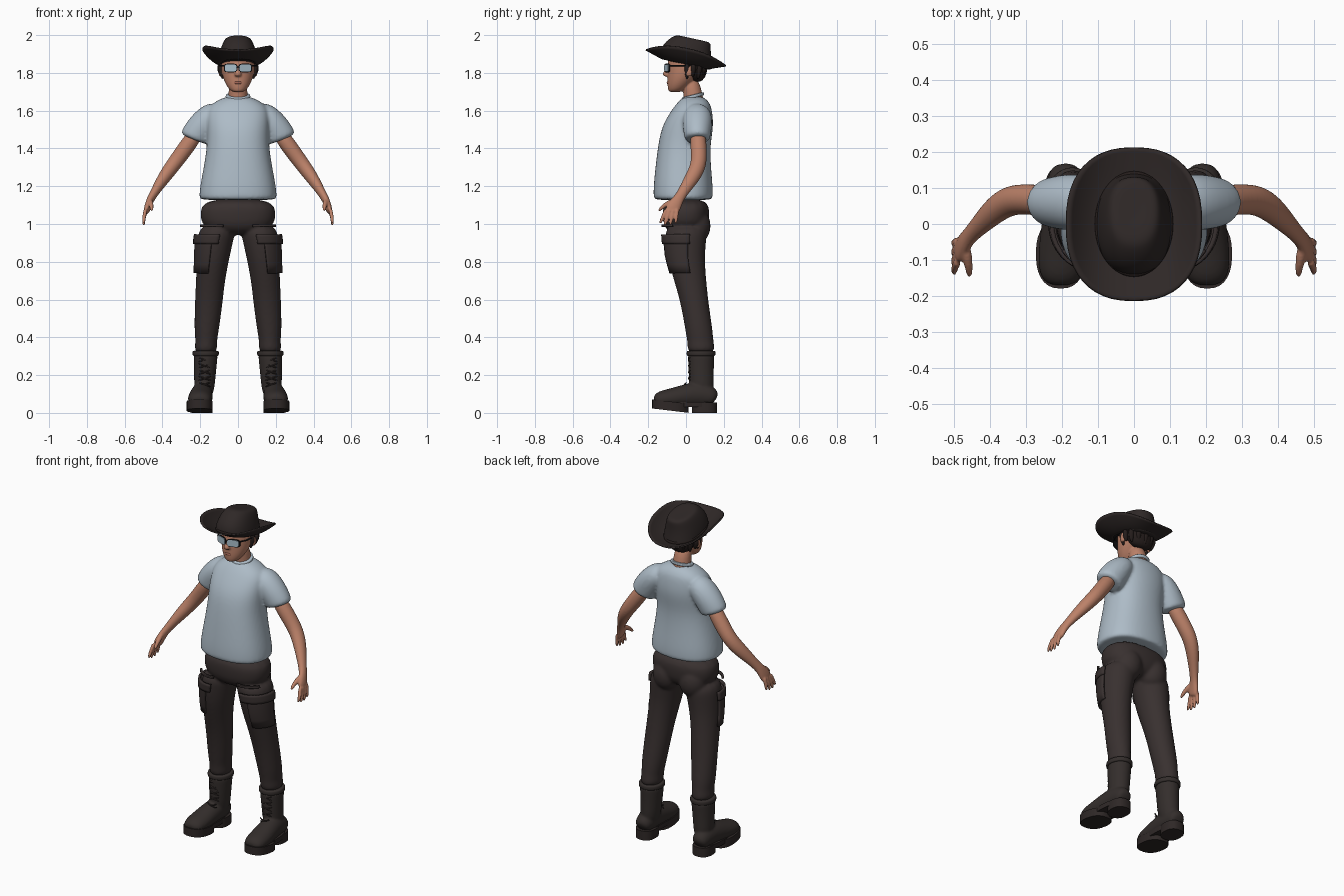
import bpy, bmesh, math
from mathutils import Vector

cube = bpy.data.objects.get("Cube")
if cube:
    bpy.data.objects.remove(cube)


def material(name, red, green, blue):
    mat = bpy.data.materials.new(name)
    mat.use_nodes = True
    mat.diffuse_color = (red, green, blue, 1)
    bsdf = mat.node_tree.nodes["Principled BSDF"]
    bsdf.inputs["Base Color"].default_value = mat.diffuse_color
    bsdf.inputs["Roughness"].default_value = 0.8
    return mat


SKIN = material("warm skin", red=.5, green=.22, blue=.14)
LIP = material("lip", red=.36, green=.13, blue=.09)
SHIRT = material("pale blue cotton", red=.42, green=.5, blue=.57)
CLOTH = material("dark brown cloth", red=.04, green=.03, blue=.029)
LEATHER = material("dark boot leather", red=.034, green=.027, blue=.025)
FELT = material("dark hat felt", red=.028, green=.021, blue=.02)
HAIR = material("dark hair", red=.018, green=.012, blue=.011)
FRAME = material("black frame", red=.01, green=.01, blue=.012)
LENS = material("blue lens", red=.4, green=.52, blue=.6)
ACROSS, UP, DEPTH = Vector((1, 0, 0)), Vector((0, 0, 1)), Vector((0, 1, 0))
SIDES = {"left": 1, "right": -1}


# A cross-section: centre and half sizes
def ring(z, wide, deep=None, x=0, y=0):
    return Vector((x, y, z)), wide, deep or wide


# An egg shape as a stack of rings
def blob(z, wide, deep, tall, x=0, y=0):
    angles = [math.pi * k / 6 for k in range(1, 6)]
    return [ring(z - tall * math.cos(a), wide * math.sin(a), deep * math.sin(a), x, y) for a in angles]


# A rounded band around a body
def hoop(z, wide, deep, tall, x=0, y=0):
    steps = ((-1, .9), (-.8, 1), (.8, 1), (1, .9))
    return [ring(z + tall * h, wide * s, deep * s, x, y) for h, s in steps]


def squash(value, power):
    return math.copysign(abs(value) ** (2 / power), value)


# Skin level rings, or rings square to the path when ref is given
def loft(bm, rings, n=16, power=2, ref=None, tilt=0, side=1):
    loops = []
    for i, (centre, wide, deep) in enumerate(rings):
        u, v = ACROSS, DEPTH + UP * tilt
        if ref:
            before, after = rings[max(i - 1, 0)], rings[min(i + 1, len(rings) - 1)]
            path = (after[0] - before[0]).normalized()
            u = path.cross(ref).normalized()
            v = path.cross(u)
        loop = []
        for k in range(n):
            angle = math.tau * k / n
            spot = centre + u * wide * squash(math.cos(angle), power) + v * deep * squash(math.sin(angle), power)
            spot.x *= side
            loop.append(bm.verts.new(spot))
        loops.append(loop)
    bridge(bm, loops, closed=True)
    bm.faces.new(loops[0])
    bm.faces.new(loops[-1])


def bridge(bm, loops, closed):
    for low, high in zip(loops, loops[1:]):
        for k in range(0 if closed else 1, len(low)):
            bm.faces.new((low[k - 1], low[k], high[k], high[k - 1]))


def finish(name, bm, mat, sub=0, voxel=0, thick=0):
    bmesh.ops.recalc_face_normals(bm, faces=bm.faces)
    mesh = bpy.data.meshes.new(name)
    bm.to_mesh(mesh)
    bm.free()
    mesh.materials.append(mat)
    ob = bpy.data.objects.new(name, mesh)
    bpy.context.collection.objects.link(ob)
    bpy.ops.object.select_all(action="DESELECT")
    ob.select_set(True)
    bpy.context.view_layer.objects.active = ob
    bpy.ops.object.shade_smooth_by_angle(angle=math.pi if sub else math.radians(40))
    if sub:
        rounding = ob.modifiers.new("Round", "SUBSURF")
        rounding.levels = rounding.render_levels = sub
    if voxel:
        fuse = ob.modifiers.new("Fuse", "REMESH")
        fuse.mode, fuse.voxel_size, fuse.use_smooth_shade = "VOXEL", voxel, True
        relax = ob.modifiers.new("Relax", "SMOOTH")
        relax.factor, relax.iterations = .5, 4
    if thick:
        shell = ob.modifiers.new("Thickness", "SOLIDIFY")
        shell.thickness, shell.offset = thick, 0


# One object from several lofts given as (rings, options)
def part(name, mat, lofts, sub=2, voxel=0, **shared):
    bm = bmesh.new()
    for rings, options in lofts:
        loft(bm, rings, **{**shared, **options})
    finish(name, bm, mat, sub, voxel)


def both(rings, **options):
    return [(rings, {**options, "side": side}) for side in SIDES.values()]


# Shirt: torso and sleeves fused, then a collar
torso = [ring(z=1.125, wide=.205, deep=.155, y=-.015), ring(z=1.14, wide=.21, deep=.16, y=-.015),
         ring(z=1.2, wide=.205, deep=.16, y=-.015), ring(z=1.3, wide=.185, deep=.15, y=-.015),
         ring(z=1.42, wide=.165, deep=.14, y=-.01), ring(z=1.52, wide=.17, deep=.14, y=.01),
         ring(z=1.6, wide=.17, deep=.11, y=.03), ring(z=1.64, wide=.14, deep=.09, y=.04),
         ring(z=1.68, wide=.06, deep=.05, y=.04)]
sleeve = [ring(x=.09, y=.06, z=1.6, wide=.05), ring(x=.14, y=.06, z=1.58, wide=.08, deep=.07),
          ring(x=.19, y=.06, z=1.52, wide=.08), ring(x=.23, y=.06, z=1.46, wide=.07, deep=.08),
          ring(x=.235, y=.06, z=1.445, wide=.065, deep=.075)]
part("shirt", SHIRT, [(torso, {"power": 2.3})] + both(sleeve, ref=ACROSS), voxel=.009)
part("collar", SHIRT, [(hoop(z=1.675, wide=.066, deep=.06, tall=.01, y=.036), {"tilt": .25})], n=24)

# Head, nose, ears and neck fused
skull = [ring(z=1.697, wide=.025, deep=.03, y=-.06), ring(z=1.71, wide=.046, y=-.05),
         ring(z=1.74, wide=.067, deep=.065, y=-.035), ring(z=1.78, wide=.083, deep=.085, y=-.015),
         ring(z=1.82, wide=.09, deep=.1), ring(z=1.87, wide=.09, deep=.1), ring(z=1.92, wide=.07, deep=.08)]
neck = [ring(z=1.62, wide=.06, y=.045), ring(z=1.67, wide=.05, y=.04), ring(z=1.78, wide=.05, y=.02)]
nose = [ring(z=1.84, wide=.011, y=-.092), ring(z=1.81, wide=.014, y=-.102),
        ring(z=1.79, wide=.021, y=-.107), ring(z=1.78, wide=.015, y=-.098)]
ear = blob(x=.092, y=.016, z=1.81, wide=.012, deep=.022, tall=.035)
part("head", SKIN, [(rings, {}) for rings in (skull, neck, nose)] + both(ear), voxel=.005)
part("lips", LIP, [(blob(y=-.09, z=1.748, wide=.024, deep=.013, tall=.01), {})])

# Hair with a ragged edge of locks
hair = [ring(z=1.75, wide=.05, deep=.03, y=.06), ring(z=1.8, wide=.088, deep=.055, y=.05),
        ring(z=1.84, wide=.098, deep=.073, y=.036), ring(z=1.862, wide=.1, y=.006),
        ring(z=1.91, wide=.085, deep=.095)]
part("hair", HAIR, [(hair, {})], n=20)
locks = []
for k in range(9):
    turn = math.radians(220 * k / 8 - 20)
    out = Vector((.095 * math.cos(turn), .03 + .07 * math.sin(turn), 0))
    tip = out * .9 + UP * (1.765 + .012 * (k % 2))
    locks.append(([(out + UP * 1.85, .016, .016), (out + UP * 1.81, .019, .016), (tip, .006, .006)], {}))
part("hair_locks", HAIR, locks, n=8)

# Glasses: rims, lenses, temples and bridge
for label, side in SIDES.items():
    for name, mat, size, y in (("rim", FRAME, 1, -.106), ("lens", LENS, .85, -.109)):
        bm = bmesh.new()
        plate = [ring(x=.039, y=y + d, z=1.826, wide=.036 * size, deep=.023 * size) for d in (.003, -.003)]
        loft(bm, plate, n=24, power=4, ref=UP, side=side)
        for v in bm.verts:
            v.co.y += .35 * (abs(v.co.x) - .02)
        finish(f"{label}_{name}", bm, mat)
temple = [ring(x=.073, y=-.088, z=1.838, wide=.004), ring(x=.092, y=-.05, z=1.838, wide=.004),
          ring(x=.097, y=.02, z=1.838, wide=.004)]
part("glasses_temples", FRAME, both(temple, ref=UP), sub=0, n=8)
part("glasses_bridge", FRAME, [([ring(x=x, y=-.112, z=1.832, wide=.003) for x in (-.012, .012)], {"ref": UP})],
     sub=0, n=8)

# Hat: curled brim, tapered crown and band
bm = bmesh.new()
loops = []
for i in range(9):
    t, loop = i / 8, []
    for k in range(48):
        c, s = math.cos(math.tau * k / 48), math.sin(math.tau * k / 48)
        x = (.09 + .096 * t) * squash(c, 2.4)
        y = (.125 + .087 * t) * squash(s, 2.4)
        loop.append(bm.verts.new((x, y, 1.85 - .2 * y + t * (.03 + .05 * c * c * t))))
    loops.append(loop)
bridge(bm, loops, closed=True)
finish("hat_brim", bm, FELT, thick=.008)
crown = [ring(z=1.84, wide=.106, deep=.143), ring(z=1.86, wide=.106, deep=.143),
         ring(z=1.9, wide=.1, deep=.136), ring(z=1.94, wide=.088, deep=.12, y=.012),
         ring(z=1.97, wide=.074, deep=.103, y=.03), ring(z=1.983, wide=.06, deep=.086, y=.04),
         ring(z=1.98, wide=.02, deep=.03, y=.04)]
part("hat_crown", FELT, [(crown, {"tilt": -.22})], n=20, power=2.3)
part("hat_band", HAIR, [(hoop(z=1.864, wide=.11, deep=.148, tall=.01), {"tilt": -.21})], n=32, sub=1)

# Trousers: hips, seat and both legs fused
leg = [ring(x=.17, y=.08, z=.315, wide=.052, deep=.066), ring(x=.17, y=.08, z=.345, wide=.062, deep=.074),
       ring(x=.168, y=.076, z=.38, wide=.057, deep=.07), ring(x=.167, y=.07, z=.43, wide=.066, deep=.074),
       ring(x=.155, y=.046, z=.58, wide=.075), ring(x=.146, y=.022, z=.7, wide=.078, deep=.087),
       ring(x=.132, z=.82, wide=.088, deep=.1), ring(x=.119, z=.92, wide=.098, deep=.11),
       ring(x=.105, z=1, wide=.1, deep=.115)]
hips = [ring(z=.94, wide=.11, deep=.08), ring(z=.99, wide=.19, deep=.12), ring(z=1.04, wide=.206, deep=.126),
        ring(z=1.14, wide=.196, deep=.125)]
seat = blob(x=.087, y=.055, z=.99, wide=.085, deep=.08, tall=.1)
part("trousers", CLOTH, [(hips, {"power": 2.4})] + both(leg) + both(seat), voxel=.009)


def leg_point(z, angle, gap, side):
    for (low, *size_low), (high, *size_high) in zip(leg, leg[1:]):
        if low.z <= z <= high.z:
            f = (z - low.z) / (high.z - low.z)
            wide, deep = (a + (b - a) * f + gap for a, b in zip(size_low, size_high))
            spot = low.lerp(high, f) + Vector((wide * math.cos(angle), deep * math.sin(angle), 0))
            return spot.x * side, spot.y, z


# Cargo pockets, flaps and pocket edges follow the thigh
def patch(name, bottom, top, start, end, gap):
    for label, side in SIDES.items():
        bm = bmesh.new()
        columns = []
        for k in range(13):
            angle = math.radians(start + (end - start) * k / 12)
            heights = [bottom + (top - bottom) * j / 4 for j in range(5)]
            columns.append([bm.verts.new(leg_point(z, angle, gap, side)) for z in heights])
        bridge(bm, columns, closed=False)
        finish(f"{label}_{name}", bm, CLOTH, thick=.012)


patch("pocket", bottom=.74, top=.93, start=-80, end=5, gap=.007)
patch("pocket_flap", bottom=.895, top=.945, start=-100, end=10, gap=.014)
patch("front_pocket_edge", bottom=.985, top=.998, start=-105, end=-35, gap=.009)

# Boots: shaft and foot fused, then cuff, laces and heeled sole
shaft = [ring(x=.182, y=.085, z=.06, wide=.052, deep=.065), ring(x=.175, y=.08, z=.2, wide=.058, deep=.067),
         ring(x=.171, y=.08, z=.29, wide=.064, deep=.071), ring(x=.171, y=.08, z=.325, wide=.066, deep=.073)]
foot = [ring(x=.19, y=.158, z=.07, wide=.035, deep=.03), ring(x=.19, y=.14, z=.085, wide=.05, deep=.055),
        ring(x=.19, y=.07, z=.1, wide=.058, deep=.07), ring(x=.195, z=.092, wide=.062),
        ring(x=.2, y=-.08, z=.077, wide=.068, deep=.052), ring(x=.203, y=-.14, z=.072, wide=.062, deep=.045),
        ring(x=.203, y=-.17, z=.062, wide=.04, deep=.025)]
part("boots", LEATHER, both(shaft) + both(foot, ref=UP), voxel=.007)
part("boot_cuffs", LEATHER, both(hoop(x=.171, y=.08, z=.315, wide=.071, deep=.078, tall=.015)), n=20)
heel = [ring(x=.19, y=.098, z=z, wide=.056, deep=.066) for z in (0, .055)]
tread = [ring(x=.203, y=-.083, z=z, wide=.069, deep=.096) for z in (.012, .06)]
arch = [ring(x=.196, z=z, wide=.058, deep=.135) for z in (.03, .058)]
part("boot_soles", FELT, both(heel) + both(tread, tilt=-.12) + both(arch), sub=0, n=28, power=2.4)
laces = []
for k in range(5):
    for lean in (1, -1):
        z, y = .15 + .033 * k, .008 if k else -.012
        laces += both([ring(x=.176 + .035 * d * lean, y=y + .018 * abs(d), z=z + .012 * d, wide=.005)
                       for d in (-1, 0, 1)], ref=DEPTH)
part("boot_laces", FELT, laces, sub=1, n=6)

# Arms with palm, fanned fingers and thumb
arm = [ring(x=.2, y=.06, z=1.51, wide=.045), ring(x=.3, y=.07, z=1.37, wide=.043),
       ring(x=.345, y=.066, z=1.31, wide=.043, deep=.04), ring(x=.385, y=.04, z=1.255, wide=.041, deep=.036),
       ring(x=.425, z=1.195, wide=.032, deep=.027), ring(x=.452, y=-.028, z=1.15, wide=.027, deep=.021),
       ring(x=.466, y=-.045, z=1.125, wide=.031, deep=.02), ring(x=.48, y=-.068, z=1.085, wide=.041, deep=.018),
       ring(x=.487, y=-.08, z=1.06, wide=.036, deep=.014)]
thumb = [ring(x=.466, y=-.06, z=1.125, wide=.014), ring(x=.462, y=-.095, z=1.11, wide=.014),
         ring(x=.457, y=-.125, z=1.09, wide=.011), ring(x=.456, y=-.147, z=1.068, wide=.007)]
fingers = []
for k in range(4):
    knuckle = Vector((.492, -.112 + .021 * k, 1.06))
    reach = .06 + .012 * math.sin(k * math.pi / 3)
    aim = Vector((.1, -.45 + .12 * k, -1))
    fingers += both([(knuckle - aim * .02, .011, .011), (knuckle, .011, .011),
                     (knuckle + aim * reach * .5 + ACROSS * .004, .01, .01),
                     (knuckle + aim * reach, .007, .007)], ref=ACROSS)
part("arms", SKIN, both(arm, ref=ACROSS) + both(thumb, ref=ACROSS) + fingers, voxel=.005)
